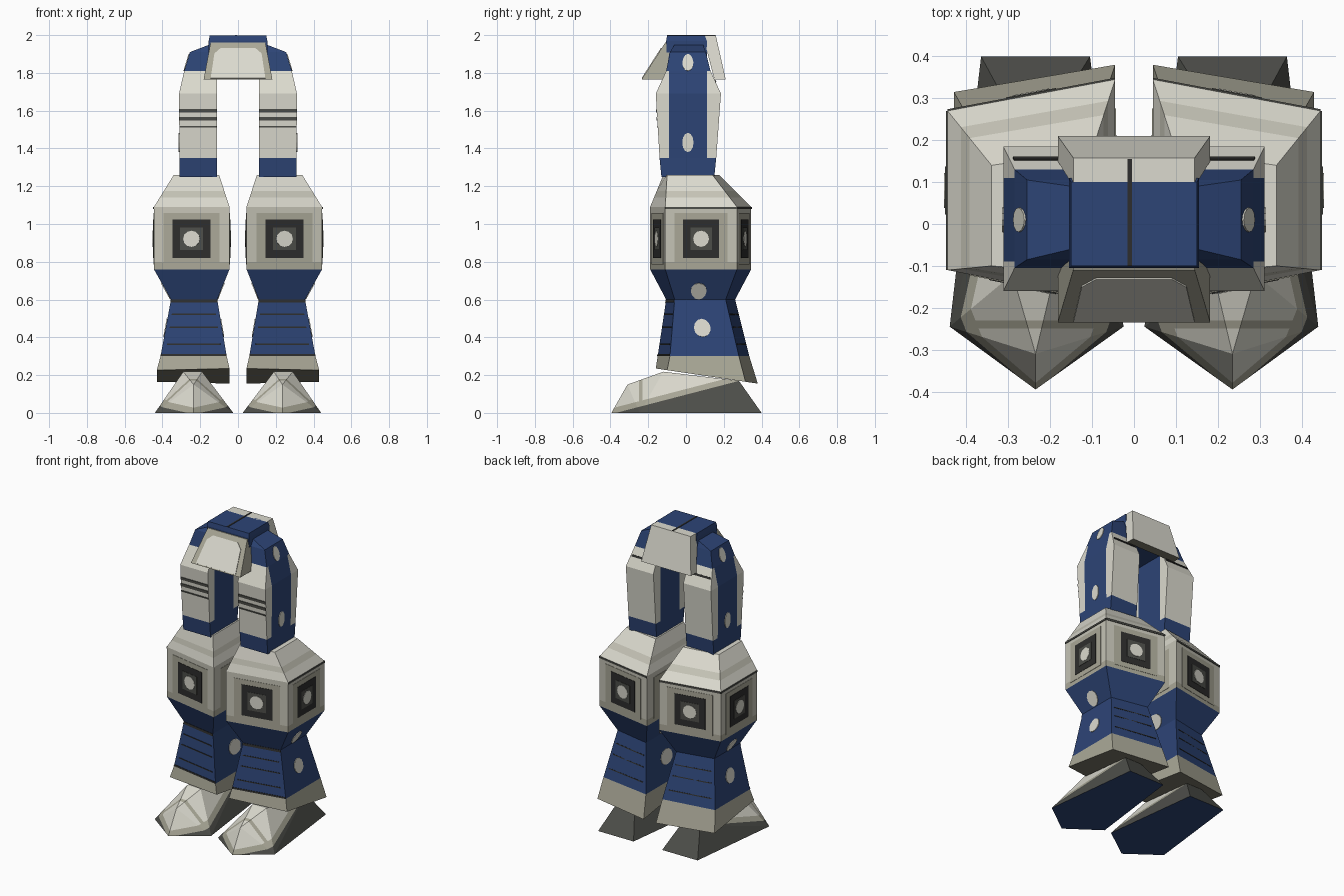
import bpy, bmesh, math
from mathutils import Vector

if "Cube" in bpy.data.objects:
    bpy.data.objects.remove(bpy.data.objects["Cube"], do_unlink=True)

MATS = {}


def material(name, r, g, b):
    m = bpy.data.materials.new(name)
    m.use_nodes = True
    m.diffuse_color = (r, g, b, 1)
    m.node_tree.nodes["Principled BSDF"].inputs["Base Color"].default_value = (r, g, b, 1)
    MATS[name] = m


material("navy", 0.026, 0.058, 0.18)
material("cream", 0.71, 0.70, 0.62)
material("stone", 0.56, 0.55, 0.47)
material("tan", 0.40, 0.39, 0.31)
material("olive", 0.21, 0.20, 0.15)
material("slate", 0.075, 0.077, 0.068)
material("charcoal", 0.027, 0.027, 0.026)
ORDER = list(MATS)


def finish(name, bm, mirror):
    """Turn a bmesh into an object, optionally mirrored to the other leg."""
    me = bpy.data.meshes.new(name)
    bm.to_mesh(me)
    bm.free()
    for m in ORDER:
        me.materials.append(MATS[m])
    ob = bpy.data.objects.new(name, me)
    bpy.context.collection.objects.link(ob)
    if mirror:
        ob.modifiers.new("Mirror", "MIRROR").use_mirror_merge = False
    return ob


def loft(rings, colour, caps=("navy", "navy")):
    """Skin equal-length rings; colour(ring, side) names each face's material."""
    bm = bmesh.new()
    vs = [[bm.verts.new(p) for p in r] for r in rings]
    n = len(rings[0])
    for i in range(len(rings) - 1):
        for j in range(n):
            k = (j + 1) % n
            f = bm.faces.new((vs[i][j], vs[i][k], vs[i + 1][k], vs[i + 1][j]))
            f.material_index = ORDER.index(colour(i, j))
    for ring, cap in ((vs[0][::-1], caps[0]), (vs[-1], caps[1])):
        bm.faces.new(ring).material_index = ORDER.index(cap)
    bmesh.ops.recalc_face_normals(bm, faces=bm.faces)
    return bm


def side(rings, i, j):
    k = (j + 1) % len(rings[i])
    return [Vector(p) for p in (rings[i][j], rings[i][k], rings[i + 1][k], rings[i + 1][j])]


def rect(u0, u1, v0, v1):
    return [(u0, v0), (u1, v0), (u1, v1), (u0, v1)]


def disc(u, v, ru, rv, n=12):
    return [(u + ru * math.cos(2 * math.pi * a / n), v + rv * math.sin(2 * math.pi * a / n))
            for a in range(n)]


def plates(name, items, mat, lift=0.004, mirror=True):
    """Thin raised plates; items are (quad, uv outline) pairs."""
    bm = bmesh.new()
    for (a, b, c, d), shape in items:
        nrm = (c - a).cross(d - b).normalized() * lift
        base = [a.lerp(b, u).lerp(d.lerp(c, u), v) for u, v in shape]
        lo = [bm.verts.new(p) for p in base]
        hi = [bm.verts.new(p + nrm) for p in base]
        bm.faces.new(hi)
        for j in range(len(lo)):
            k = (j + 1) % len(lo)
            bm.faces.new((lo[j], lo[k], hi[k], hi[j]))
    for f in bm.faces:
        f.material_index = ORDER.index(mat)
    return finish(name, bm, mirror)


def quad(x0, x1, front, back, z):
    """Four-sided leg section; front and back are (inner y, outer y)."""
    return [(x0, front[0], z), (x1, front[1], z), (x1, back[1], z), (x0, back[0], z)]


# Shin, knee block and sloped knee top as one skinned column
cuff = [(x, y, 0.235 - (y + 0.16) * 0.148)
        for x, y, _ in quad(0.045, 0.43, (-0.16, -0.10), (0.38, 0.315), 0)]
BLOCK = (0.045, 0.445, (-0.19, -0.11), (0.345, 0.27))
block_top = quad(*BLOCK, 1.09)
knee_top = quad(0.10, 0.34, (-0.12, -0.10), (0.175, 0.14), 1.26)


def between(t):
    return [tuple(Vector(a).lerp(Vector(b), t)) for a, b in zip(block_top, knee_top)]


leg = [cuff,
       quad(0.06, 0.41, (-0.15, -0.085), (0.335, 0.28), 0.30),
       quad(0.11, 0.355, (-0.105, -0.06), (0.26, 0.21), 0.60),
       quad(*BLOCK, 0.76), quad(*BLOCK, 0.80), block_top,
       between(0.3), between(0.5), knee_top]
leg_colours = ["tan", "navy", "navy", "tan", "stone", "cream", "stone", "cream"]
finish("lower_leg", loft(leg, lambda i, j: leg_colours[i], ("olive", "cream")), True)

# Layered square panels on all four knee faces
knee = [side([leg[3], leg[5]], 0, j) for j in range(4)]
for name, shape, mat, lift in (
        ("knee_panel_border", rect(0.13, 0.87, 0.08, 0.90), "tan", 0.002),
        ("knee_panel", rect(0.25, 0.75, 0.18, 0.80), "charcoal", 0.004),
        ("knee_panel_centre", rect(0.35, 0.65, 0.31, 0.67), "slate", 0.006),
        ("knee_panel_dot", disc(0.5, 0.49, 0.11, 0.13), "cream", 0.008)):
    plates(name, [(q, shape) for q in knee], mat, lift)
plates("knee_seam", [(knee[j], rect(0, 1, 0.965, 1)) for j in (1, 2)], "slate")

# Shin stripes front and back, round spots on both sides
plates("shin_lines", [(side(leg, 1, j), rect(0.07, 0.93, v, v + 0.02))
                      for j in (0, 2) for v in (0.2, 0.5, 0.73)], "charcoal", 0.003)
plates("shin_bands", [(side(leg, 1, 0), rect(0, 1, 0.95, 1)),
                      (side(leg, 1, 0), rect(0, 1, 0, 0.035))], "charcoal", 0.003)
plates("shin_spots", [(side(leg, 1, j), disc(0.5, 0.5, 0.14, 0.16)) for j in (1, 3)]
       + [(side(leg, 2, j), disc(0.47, 0.28, 0.14, 0.27)) for j in (1, 3)], "cream")


# Thigh: blue core with cream front and back shells
def thigh_ring(z, x1, yf, yb, mf=-0.09, mb=0.11, x0=0.11):
    return [(x0, yf, z), (x1, yf, z), (x1, mf, z), (x1, mb, z),
            (x1, yb, z), (x0, yb, z), (x0, mb, z), (x0, mf, z)]


thigh = [thigh_ring(1.25, 0.31, -0.13, 0.15),
         thigh_ring(1.35, 0.31, -0.14, 0.16),
         thigh_ring(1.69, 0.312, -0.16, 0.185),
         thigh_ring(1.81, 0.285, -0.105, 0.13),
         thigh_ring(1.91, 0.255, -0.085, 0.105, -0.07, 0.09),
         thigh_ring(1.95, 0.15, -0.06, 0.09, -0.05, 0.08)]
finish("thigh", loft(thigh, lambda i, j: "cream" if i in (1, 2) and j not in (2, 6)
                     else "navy"), True)
plates("thigh_stripes", [(side(thigh, 1, 0), rect(0, 1, v, v + h))
                         for v, h in ((0.71, 0.05), (0.58, 0.055), (0.47, 0.025))], "slate")
plates("thigh_back_line", [(side(thigh, 2, 4), rect(0.05, 0.95, 0.5, 0.6))], "charcoal")
plates("thigh_spots", [(side(thigh, 1, 2), disc(0.5, 0.24, 0.15, 0.15)),
                       (side(thigh, 3, 2), disc(0.5, 0.45, 0.16, 0.45))], "cream")


# Pelvis with front and back hanging flaps
def slab(z, x, y0, y1):
    return [(-x, y0, z), (x, y0, z), (x, y1, z), (-x, y1, z)]


finish("pelvis", loft([slab(1.80, 0.155, -0.10, 0.11), slab(1.97, 0.155, -0.105, 0.11),
                       slab(1.998, 0.15, -0.10, 0.10)], lambda i, j: "navy"), False)
front = [slab(1.765, 0.182, -0.235, -0.11), slab(1.96, 0.145, -0.11, -0.08)]
finish("front_flap", loft(front, lambda i, j: "tan", ("olive", "tan")), False)
plates("front_flap_face", [(side(front, 0, 0), [(0.1, 0.03), (0.9, 0.03), (0.9, 0.7),
                                                (0.8, 0.85), (0.2, 0.85), (0.1, 0.7)])],
       "cream", mirror=False)
back = [slab(1.765, 0.182, 0.15, 0.21), slab(1.998, 0.145, 0.09, 0.158)]
finish("back_flap", loft(back, lambda i, j: "cream", ("olive", "cream")), False)
plates("pelvis_seam", [([Vector(p) for p in slab(1.998, 0.15, -0.10, 0.155)],
                        rect(0.45, 0.485, 0, 1))], "charcoal", 0.002, False)

# Feet: pointed wedge with blue sole, dark heel sides and tan trim
sole = [(0.235, -0.395, 0), (0.44, -0.245, 0), (0.365, 0.40, 0),
        (0.105, 0.40, 0), (0.025, -0.245, 0)]
instep = [(0.235, -0.31, 0.15), (0.29, -0.12, 0.218), (0.30, 0.28, 0.17),
          (0.18, 0.28, 0.17), (0.19, -0.12, 0.218)]
foot = loft([sole, instep], lambda i, j: "cream", ("navy", "cream"))
bmesh.ops.triangulate(foot, faces=foot.faces)


def welt(y):
    return 0.06 + (y + 0.14) * 0.26


slope = Vector((0, -0.26, 1))
for co, no in (((0, -0.14, welt(-0.14)), slope), ((0, -0.14, welt(-0.14) + 0.03), slope),
               ((0, -0.25, 0), (0, 1, 0)), ((0, -0.23, 0), (0, 1, 0))):
    bmesh.ops.bisect_plane(foot, geom=foot.verts[:] + foot.edges[:] + foot.faces[:],
                           plane_co=co, plane_no=no)
for f in foot.faces:
    c = f.calc_center_median()
    if c.z < 0.001:
        continue
    rise = c.z - welt(c.y)
    crease = -0.25 < c.y < -0.23
    shade = "slate" if rise < 0 else "tan" if rise < 0.03 or crease else "cream"
    f.material_index = ORDER.index(shade)
finish("foot", foot, True)
